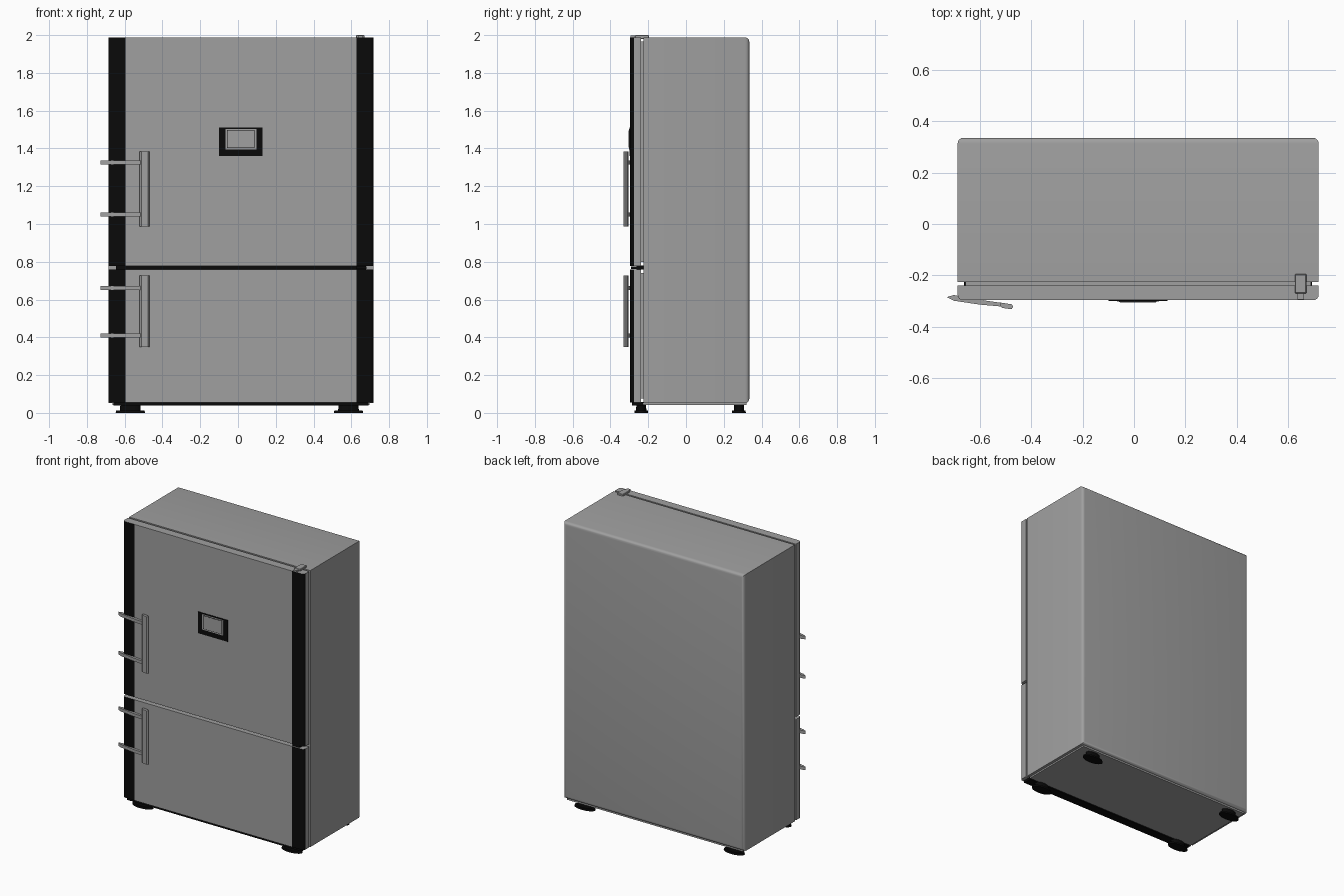
import bpy, bmesh, math
from mathutils import Vector

cube = bpy.data.objects.get("Cube")
if cube:
    bpy.data.objects.remove(cube, do_unlink=True)


def material(name, rgb):
    m = bpy.data.materials.new(name)
    m.use_nodes = True
    m.diffuse_color = (*rgb, 1)
    m.node_tree.nodes["Principled BSDF"].inputs["Base Color"].default_value = (*rgb, 1)
    return m


STEEL = material("steel grey", (0.35, 0.35, 0.35))
BLACK = material("black plastic", (0.003, 0.003, 0.003))


def finish(name, bm, *mats, smooth=True):
    bmesh.ops.recalc_face_normals(bm, faces=bm.faces)
    mesh = bpy.data.meshes.new(name)
    bm.to_mesh(mesh)
    bm.free()
    for m in mats:
        mesh.materials.append(m)
    ob = bpy.data.objects.new(name, mesh)
    bpy.context.collection.objects.link(ob)
    if smooth:
        bpy.ops.object.select_all(action="DESELECT")
        ob.select_set(True)
        bpy.context.view_layer.objects.active = ob
        bpy.ops.object.shade_smooth_by_angle(angle=math.radians(35))
    return ob


def box(name, x, y, z, mat, bevel=0.0, segments=3):
    bm = bmesh.new()
    bmesh.ops.create_cube(bm, size=1)
    for v in bm.verts:
        v.co = Vector([lo + (hi - lo) * (c + 0.5) for c, (lo, hi) in zip(v.co, (x, y, z))])
    if bevel:
        bmesh.ops.bevel(bm, geom=bm.edges[:], offset=bevel, segments=segments,
                        profile=0.5, affect="EDGES")
    return finish(name, bm, mat)


def prism(name, outline, z0, z1, mats, rule=None):
    """Extrude an xy outline upwards; rule picks the material of each face."""
    bm = bmesh.new()
    base = bm.faces.new([bm.verts.new((x, y, z0)) for x, y in outline])
    ext = bmesh.ops.extrude_face_region(bm, geom=[base])
    for v in ext["geom"]:
        if isinstance(v, bmesh.types.BMVert):
            v.co.z = z1
    bm.normal_update()
    if rule:
        for f in bm.faces:
            f.material_index = rule(f)
    return finish(name, bm, *mats)


LEFT, RIGHT, MID = -0.685, 0.717, 0.016

# Cabinet: rounded shell with rounder upright corners at the back
bm = bmesh.new()
bmesh.ops.create_cube(bm, size=1)
for v in bm.verts:
    v.co = Vector((MID + v.co.x * (RIGHT - LEFT), 0.055 + v.co.y * 0.56, 1.02 + v.co.z * 1.935))
back = [e for e in bm.edges if all(v.co.y > 0.3 for v in e.verts)]
bmesh.ops.bevel(bm, geom=back, offset=0.022, segments=4, profile=0.5, affect="EDGES")
finish("cabinet", bm, STEEL)

# Underside: base plate, front plinth
box("base_plate", (LEFT + 0.02, RIGHT - 0.02), (-0.22, 0.32), (0.042, 0.06), STEEL)
box("front_plinth", (LEFT + 0.025, RIGHT - 0.025), (-0.285, -0.225), (0.038, 0.058), BLACK)

# Doors: rounded front corners, with the outer strips in black
half = (RIGHT - LEFT) / 2
R = 0.02
side = [(half, -0.238), (half, -0.276)]
side += [(half - R + R * math.cos(a), -0.276 - R * math.sin(a))
         for a in (math.radians(d) for d in (22, 45, 68, 90))]
side.append((0.611, -0.296))
door_outline = [(MID + x, y) for x, y in side] + [(MID - x, y) for x, y in reversed(side)]


def door_rule(f):
    c = f.calc_center_median()
    return 1 if c.y < -0.275 and abs(c.x - MID) > 0.61 else 0


for name, z0, z1 in (("upper_door", 0.778, 1.987), ("lower_door", 0.055, 0.76)):
    prism(name, door_outline, z0, z1, (STEEL, BLACK), door_rule)
    # Seal between door and cabinet
    box(name + "_seal", (LEFT + 0.03, RIGHT - 0.03), (-0.24, -0.222),
        (z0 + 0.02, z1 - 0.02), STEEL)

# Dark rail filling the gap between the doors, and the hinges
box("middle_rail", (LEFT + 0.04, RIGHT - 0.04), (-0.262, -0.223), (0.759, 0.779), BLACK)
box("middle_hinge", (0.625, 0.68), (-0.29, -0.223), (0.762, 0.776), BLACK)
box("top_hinge", (0.625, 0.67), (-0.27, -0.195), (1.98, 2.0), STEEL, 0.003, 1)
box("top_hinge_pin", (0.635, 0.66), (-0.294, -0.26), (1.98, 1.997), STEEL)

# Handles: upright grip carried by two slanting arms past the door edge
arm = [(-0.728, -0.284), (-0.70, -0.276), (-0.60, -0.294), (-0.478, -0.312),
       (-0.475, -0.324), (-0.60, -0.313), (-0.70, -0.298)]
grip = [(-0.52, -0.305), (-0.474, -0.312), (-0.469, -0.322), (-0.476, -0.331),
        (-0.512, -0.326), (-0.521, -0.316)]
for name, z0, z1, arms in (("upper", 0.987, 1.385, (1.05, 1.325)),
                           ("lower", 0.35, 0.727, (0.41, 0.662))):
    prism(name + "_handle_grip", grip, z0, z1, (STEEL,))
    for i, z in enumerate(arms):
        prism(f"{name}_handle_arm_{i + 1}", arm, z - 0.011, z + 0.011, (STEEL,))

# Control display: black plate, grey bezel, dark outline and grey screen
box("display_frame", (-0.10, 0.13), (-0.3, -0.29), (1.36, 1.51), BLACK)
box("display_bezel", (-0.067, 0.097), (-0.302, -0.295), (1.395, 1.503), STEEL)
box("display_outline", (-0.058, 0.088), (-0.303, -0.295), (1.402, 1.497), BLACK)
box("display_screen", (-0.055, 0.085), (-0.304, -0.295), (1.405, 1.494), STEEL)

# Feet: oval pad with a narrower stem
for end, y in (("front", -0.237), ("back", 0.28)):
    for hand, x in (("right", -0.57), ("left", 0.585)):
        bm = bmesh.new()
        for rx, ry, z0, z1 in ((0.078, 0.037, 0.0, 0.012), (0.055, 0.027, 0.01, 0.045)):
            made = bmesh.ops.create_cone(bm, cap_ends=True, segments=24,
                                         radius1=1, radius2=0.96, depth=1)
            for v in made["verts"]:
                v.co = Vector((x + v.co.x * rx, y + v.co.y * ry,
                               z0 + (v.co.z + 0.5) * (z1 - z0)))
        finish(f"{end}_{hand}_foot", bm, BLACK)
